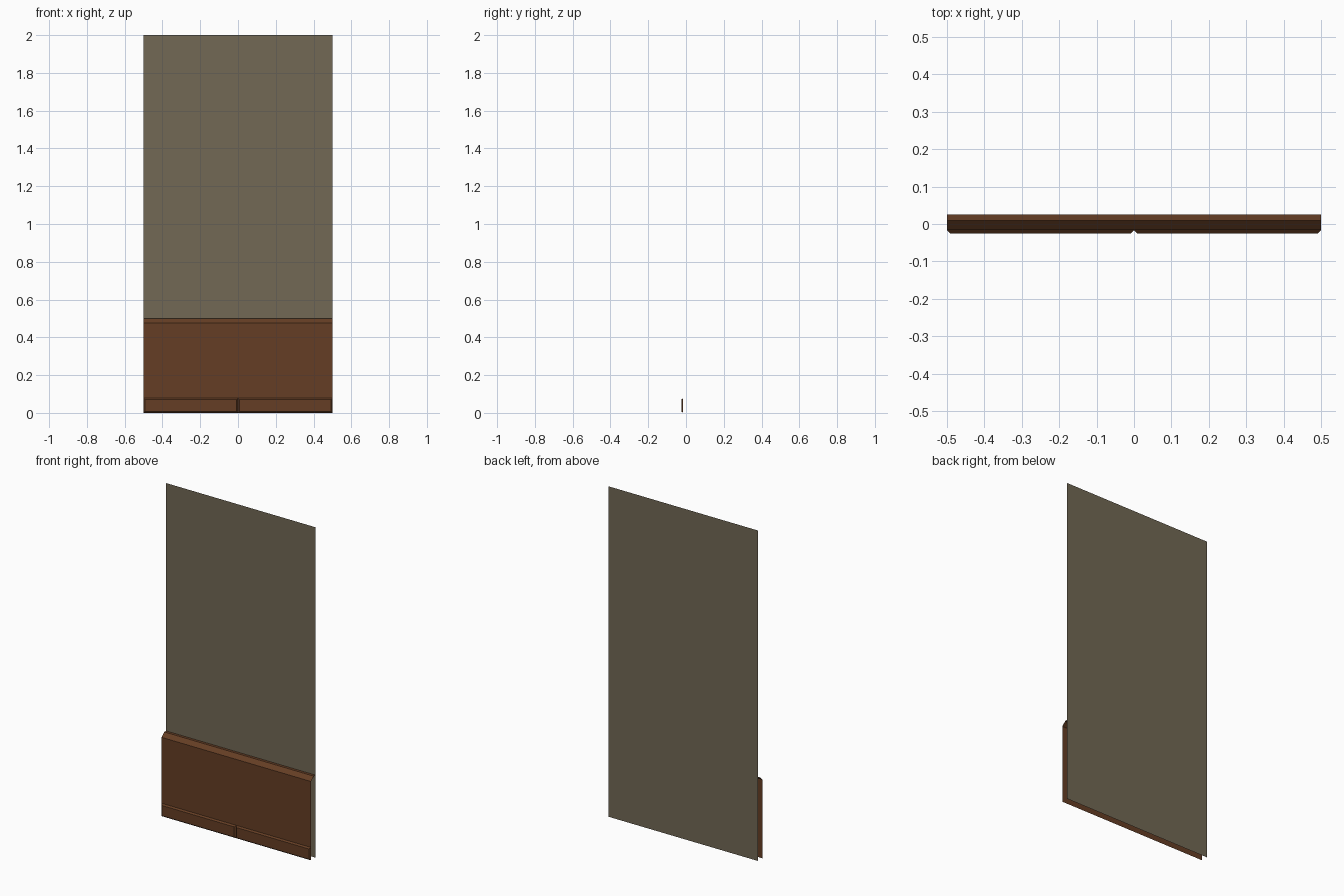
import bpy, bmesh

if "Cube" in bpy.data.objects:
    bpy.data.objects.remove(bpy.data.objects["Cube"])

def material(name, rgb):
    m = bpy.data.materials.new(name)
    m.diffuse_color = (*rgb, 1)
    m.use_nodes = True
    m.node_tree.nodes["Principled BSDF"].inputs["Base Color"].default_value = m.diffuse_color
    return m

plaster = material("olive plaster", (0.168, 0.138, 0.089))
wood = material("brown wood", (0.130, 0.048, 0.018))

WALL_Y, PANEL_Y, FRONT_Y = 0.026, -0.016, -0.025

def finish(name, bm, mat):
    mesh = bpy.data.meshes.new(name)
    bm.to_mesh(mesh)
    bm.free()
    mesh.materials.append(mat)
    bpy.context.collection.objects.link(bpy.data.objects.new(name, mesh))

def strip(name, profile, mat, half=0.5):
    """Sweep an open (y, z) profile along x, ends left open."""
    bm = bmesh.new()
    rows = [[bm.verts.new((x, y, z)) for x in (-half, half)] for y, z in profile]
    for a, b in zip(rows, rows[1:]):
        bm.faces.new((a[0], a[1], b[1], b[0]))
    finish(name, bm, mat)

def raised_board(name, x0, x1, z0, z1, bevel, mat):
    """Front plate with sloped borders running back to the panel."""
    bm = bmesh.new()
    def ring(y, d):
        return [bm.verts.new(p) for p in ((x0 + d, y, z0 + d), (x1 - d, y, z0 + d),
                                          (x1 - d, y, z1 - d), (x0 + d, y, z1 - d))]
    back, front = ring(PANEL_Y, 0), ring(FRONT_Y, bevel)
    bm.faces.new(front)
    for i in range(4):
        j = (i + 1) % 4
        bm.faces.new((back[i], back[j], front[j], front[i]))
    finish(name, bm, mat)

# Tall wall sheet
strip("wall", [(WALL_Y, 0), (WALL_Y, 2)], plaster)

# Wainscot: upright panel, sloped top edge, flat ledge to the wall
strip("wainscot", [(PANEL_Y, 0), (PANEL_Y, 0.477), (0.009, 0.5), (WALL_Y, 0.5)], wood)

# Two skirting boards along the floor
for side, x0 in (("left", -0.5), ("right", 0.0)):
    raised_board("skirting_board_" + side, x0, x0 + 0.5, 0, 0.078, 0.008, wood)
